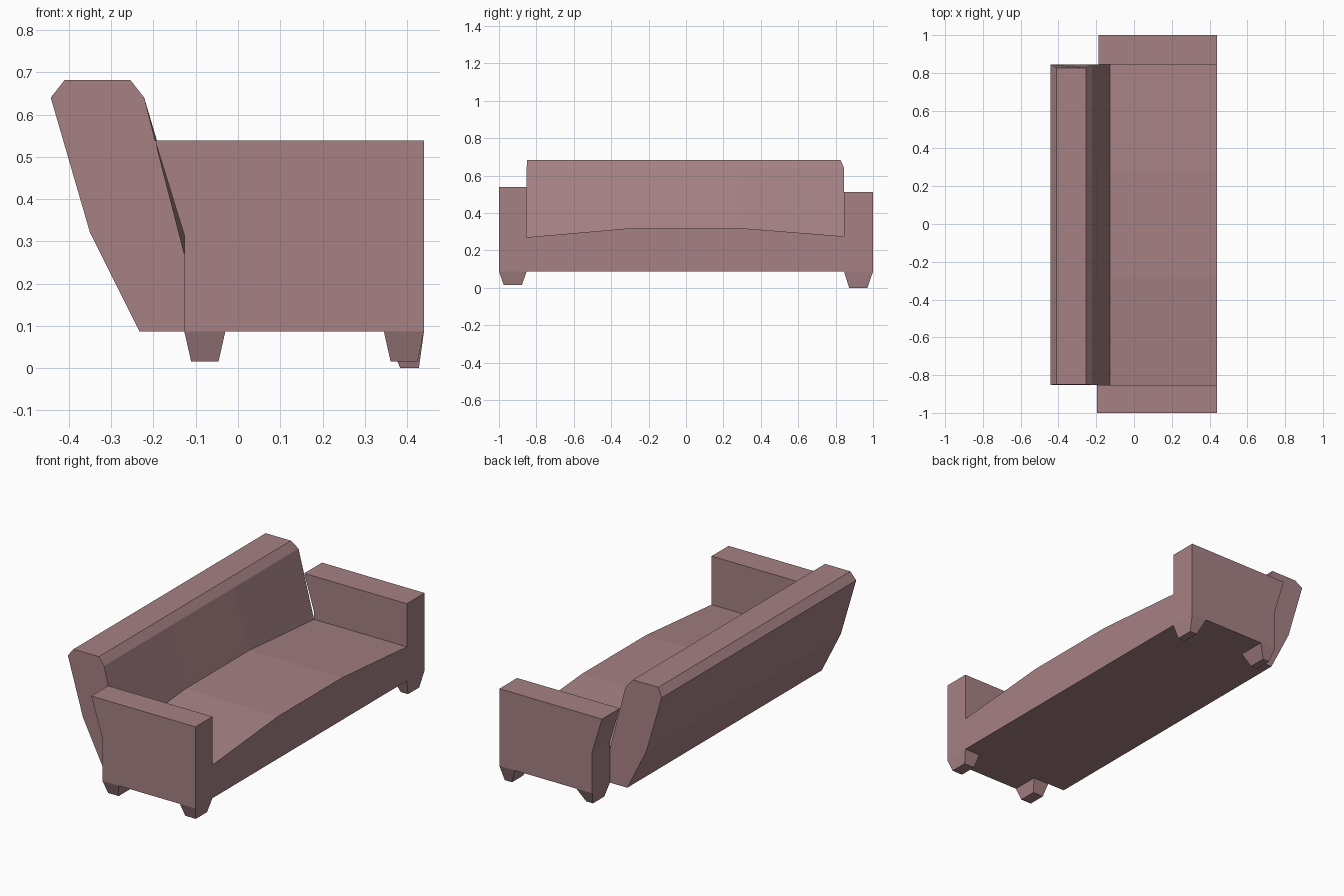
import bpy, bmesh

if "Cube" in bpy.data.objects:
    bpy.data.objects.remove(bpy.data.objects["Cube"])

mat = bpy.data.materials.new("dusty_rose_fabric")
mat.diffuse_color = (0.38, 0.22, 0.23, 1)
mat.use_nodes = True
mat.node_tree.nodes["Principled BSDF"].inputs["Base Color"].default_value = mat.diffuse_color


def loft(name, sections):
    """Join matching closed sections with flat faces and cap both ends."""
    bm = bmesh.new()
    rings = [[bm.verts.new(p) for p in s] for s in sections]
    n = len(rings[0])
    for a, b in zip(rings, rings[1:]):
        for i in range(n):
            j = (i + 1) % n
            bm.faces.new((a[i], a[j], b[j], b[i]))
    bm.faces.new(rings[0])
    bm.faces.new(rings[-1])
    bmesh.ops.recalc_face_normals(bm, faces=bm.faces)
    me = bpy.data.meshes.new(name)
    bm.to_mesh(me)
    bm.free()
    me.materials.append(mat)
    ob = bpy.data.objects.new(name, me)
    bpy.context.collection.objects.link(ob)
    return ob


BASE = 0.087      # underside of the body
FRONT = 0.44      # front edge of seat and arms
HINGE = -0.127    # line where seat meets backrest

# Crowned cushion height along the length: (y, z)
crown = [(-0.852, 0.27), (-0.28, 0.32), (0.28, 0.32), (0.845, 0.275)]

# Seat
loft("seat", [[(HINGE, y, BASE), (FRONT, y, BASE), (FRONT, y, z), (HINGE, y, z)]
              for y, z in crown])

# Backrest: leaning profile whose lower front edge follows the seat crown
tuck = [0.003, 0, 0, 0.018]   # top edge pulled in at the two ends
loft("backrest", [[(HINGE, y, BASE), (-0.233, y, BASE), (-0.35, y, 0.32),
                   (-0.443, y, 0.64),
                   (-0.41, y - t if y > 0 else y + t, 0.682),
                   (-0.255, y - t if y > 0 else y + t, 0.682),
                   (-0.222, y, 0.64), (HINGE, y, z)]
                  for (y, z), t in zip(crown, tuck)])

# Arms: rear edge leans back with the backrest
for name, y0, y1, top, rear in (("arm_near", -1, -0.852, 0.538, -0.196),
                                ("arm_far", 0.845, 1, 0.513, -0.187)):
    loft(name, [[(HINGE, y, BASE), (FRONT, y, BASE), (FRONT, y, top),
                 (rear, y, top), (HINGE, y, 0.315)] for y in (y0, y1)])


def leg(name, top, bottom, z):
    """Tapered foot between two rectangles given as x0, x1, y0, y1."""
    def rect(r, h):
        return [(r[0], r[2], h), (r[1], r[2], h), (r[1], r[3], h), (r[0], r[3], h)]
    loft(name, [rect(bottom, z), rect(top, BASE)])


# Legs
leg("front_leg_near", (0.345, 0.44, -1, -0.852), (0.361, 0.425, -0.975, -0.877), 0.016)
leg("rear_leg_near", (-0.127, -0.03, -1, -0.852), (-0.111, -0.046, -0.975, -0.877), 0.016)
leg("front_leg_far", (0.345, 0.44, 0.845, 1), (0.384, 0.428, 0.872, 0.97), 0.0)
leg("rear_leg_far", (-0.127, -0.03, 0.845, 1), (-0.111, -0.07, 0.872, 0.97), 0.016)
